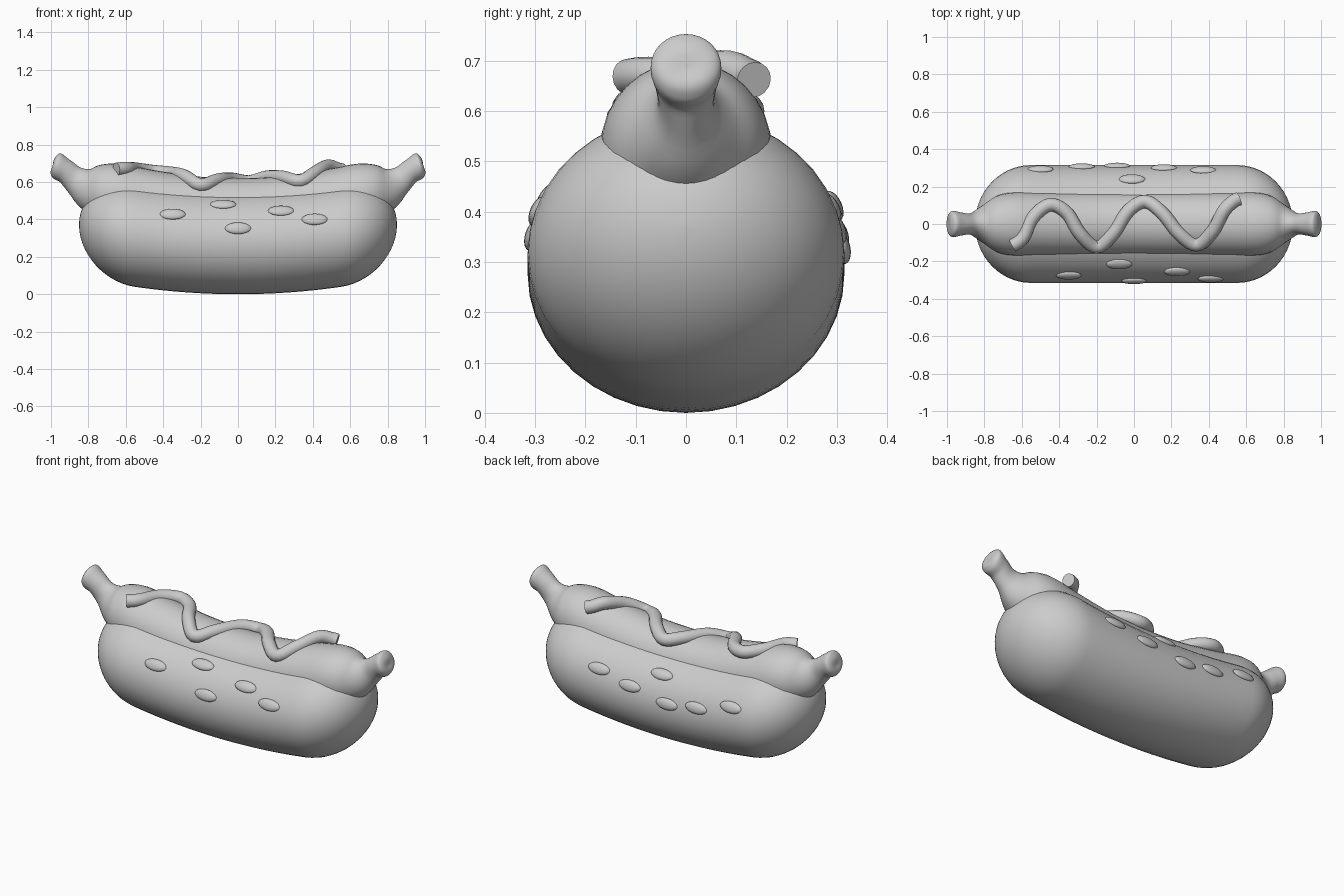
import bpy, bmesh, math
from mathutils import Vector, Matrix

if "Cube" in bpy.data.objects:
    bpy.data.objects.remove(bpy.data.objects["Cube"])

grey = bpy.data.materials.new("plain grey")
grey.use_nodes = True
grey.diffuse_color = (0.6, 0.6, 0.6, 1)
grey.node_tree.nodes["Principled BSDF"].inputs["Base Color"].default_value = (0.6, 0.6, 0.6, 1)


def finish(name, bm):
    bmesh.ops.recalc_face_normals(bm, faces=bm.faces)
    mesh = bpy.data.meshes.new(name)
    bm.to_mesh(mesh)
    bm.free()
    mesh.materials.append(grey)
    obj = bpy.data.objects.new(name, mesh)
    bpy.context.collection.objects.link(obj)
    bpy.ops.object.select_all(action='DESELECT')
    obj.select_set(True)
    bpy.context.view_layer.objects.active = obj
    bpy.ops.object.shade_smooth_by_angle(angle=math.radians(50))
    return obj


def smooth_keys(keys, steps):
    """Catmull-Rom interpolation of key tuples."""
    out = []
    for i in range(len(keys) - 1):
        p = [keys[max(0, min(len(keys) - 1, i + k))] for k in (-1, 0, 1, 2)]
        for s in range(steps):
            t = s / steps
            out.append(tuple(
                0.5 * (2 * b + (c - a) * t + (2 * a - 5 * b + 4 * c - d) * t ** 2
                       + (3 * b - a - 3 * c + d) * t ** 3)
                for a, b, c, d in zip(*p)))
    return out + [keys[-1]]


def sweep(name, keys, sides, tilt):
    """Loft ellipses (x, y, z, half width, half height) along a path."""
    bm = bmesh.new()
    rings = []
    for i, (x, y, z, rw, rh) in enumerate(keys):
        d = Vector(keys[min(i + 1, len(keys) - 1)][:3]) - Vector(keys[max(i - 1, 0)][:3])
        d.z *= tilt
        d.normalize()
        side = Vector((0, 0, 1)).cross(d).normalized()
        up = d.cross(side)
        angles = [2 * math.pi * k / sides for k in range(sides)]
        rings.append([bm.verts.new(Vector((x, y, z)) + side * rw * math.cos(a)
                                   + up * rh * math.sin(a)) for a in angles])
    for r, q in zip(rings, rings[1:]):
        for k in range(sides):
            n = (k + 1) % sides
            bm.faces.new((r[k], r[n], q[n], q[k]))
    bm.faces.new(rings[0])
    bm.faces.new(rings[-1])
    return finish(name, bm)


# Bun: a gently curved, rounded loaf
WIDTH, HEIGHT, STRAIGHT, CAP = 0.315, 0.277, 0.55, 0.3


def bun_centre(x):
    return HEIGHT + 0.13 * x * x


half = [(STRAIGHT * i / 8, 1) for i in range(8)]
for i in range(15):
    a = math.pi / 2 * i / 14.1
    half.append((STRAIGHT + CAP * math.sin(a), math.cos(a)))
line = [(-x, s) for x, s in half[:0:-1]] + half
sweep("bun", [(x, 0, bun_centre(x), WIDTH * s, HEIGHT * s) for x, s in line], 40, 0)

# Sausage: curved body, pinched necks and upturned knotted ends
half = [(0, 0, 0.45, 0.17, 0.17), (0.25, 0, 0.462, 0.17, 0.17),
        (0.5, 0, 0.5, 0.17, 0.17), (0.65, 0, 0.53, 0.169, 0.168),
        (0.74, 0, 0.547, 0.147, 0.148), (0.81, 0, 0.565, 0.098, 0.11),
        (0.87, 0, 0.607, 0.058, 0.076), (0.92, 0, 0.655, 0.061, 0.065),
        (0.96, 0, 0.682, 0.07, 0.07), (0.978, 0, 0.693, 0.066, 0.062),
        (0.987, 0, 0.699, 0.045, 0.042), (0.989, 0, 0.7, 0.01, 0.01)]
line = [(-k[0],) + k[1:] for k in half[:0:-1]] + half
sweep("sausage", smooth_keys(line, 4), 32, 0.55)

# Wavy sauce trail along the top
path = [(-0.65, -0.115, 0.668), (-0.595, -0.075, 0.672), (-0.54, 0.035, 0.668),
        (-0.45, 0.103, 0.655), (-0.36, 0.06, 0.647), (-0.29, -0.05, 0.633),
        (-0.2, -0.123, 0.583), (-0.11, -0.05, 0.61), (-0.03, 0.07, 0.614),
        (0.06, 0.12, 0.6), (0.15, 0.06, 0.625), (0.24, -0.05, 0.625),
        (0.335, -0.112, 0.605), (0.42, -0.04, 0.655), (0.48, 0.07, 0.685),
        (0.53, 0.12, 0.67), (0.56, 0.135, 0.662)]
sweep("sauce", smooth_keys([p + (0.036, 0.036) for p in path], 5), 16, 1)

# Seeds pressed into both sides of the bun
front = [(-0.35, -0.275), (-0.08, -0.215), (0, -0.303), (0.23, -0.255), (0.41, -0.293)]
back = [(-0.5, 0.293), (-0.28, 0.306), (-0.09, 0.31), (-0.01, 0.24), (0.16, 0.3), (0.37, 0.288)]
for label, spots in (("front", front), ("back", back)):
    for i, (x, y) in enumerate(spots):
        a = math.acos(y / WIDTH)
        z = bun_centre(x) + HEIGHT * math.sin(a)
        tilt = math.atan2(math.sin(a) / HEIGHT, math.cos(a) / WIDTH)
        bm = bmesh.new()
        bmesh.ops.create_uvsphere(bm, u_segments=16, v_segments=10, radius=1)
        bm.transform(Matrix.Translation((x, y, z)) @ Matrix.Rotation(tilt, 4, 'X')
                     @ Matrix.Diagonal((0.07, 0.017, 0.032, 1)))
        finish(f"{label}_seed_{i + 1}", bm)
